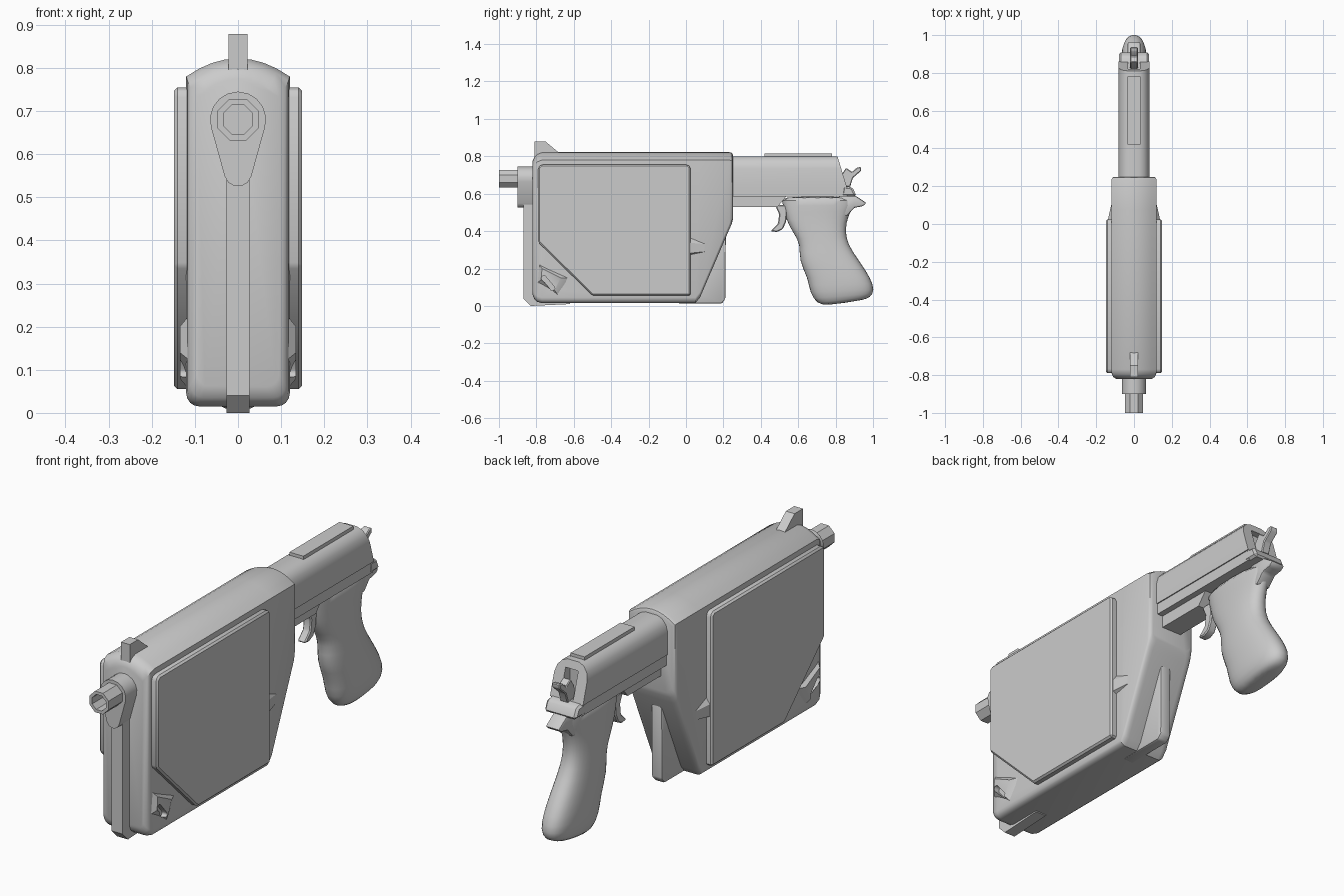
import bpy, bmesh, math
from mathutils import Vector

if "Cube" in bpy.data.objects:
    bpy.data.objects.remove(bpy.data.objects["Cube"])


def finish(name, bm, mirror=False, bevel=0.0, segs=1, subsurf=0):
    bmesh.ops.recalc_face_normals(bm, faces=bm.faces)
    me = bpy.data.meshes.new(name)
    bm.to_mesh(me)
    bm.free()
    ob = bpy.data.objects.new(name, me)
    bpy.context.collection.objects.link(ob)
    if mirror:
        ob.modifiers.new("mirror", 'MIRROR')
    if bevel:
        m = ob.modifiers.new("bevel", 'BEVEL')
        m.width, m.segments = bevel, segs
        m.limit_method, m.angle_limit = 'ANGLE', math.radians(30)
    if subsurf:
        ob.modifiers.new("subsurf", 'SUBSURF').levels = subsurf
    return ob


def loft(name, rings, **kw):
    """Skin a list of equal-length point rings and cap both ends."""
    bm = bmesh.new()
    vs = [[bm.verts.new(p) for p in r] for r in rings]
    n = len(vs[0])
    for a, b in zip(vs, vs[1:]):
        for i in range(n):
            j = (i + 1) % n
            bm.faces.new((a[i], a[j], b[j], b[i]))
    bm.faces.new(vs[0])
    bm.faces.new(vs[-1])
    return finish(name, bm, **kw)


def side_prism(name, pts, x0, x1, **kw):
    """(y, z) profile extruded along x."""
    return loft(name, [[(x, y, z) for y, z in pts] for x in (x0, x1)], **kw)


def front_prism(name, pts, y0, y1, **kw):
    """(x, z) profile extruded along y."""
    return loft(name, [[(x, y, z) for x, z in pts] for y in (y0, y1)], **kw)


def cut(target, cutter):
    m = target.modifiers.new("cut", 'BOOLEAN')
    m.operation, m.object, m.solver = 'DIFFERENCE', cutter, 'EXACT'
    cutter.hide_render = True
    cutters.add(cutter)


cutters = set()


# Main body: domed-top sections lofted front to back, sloping up at the rear
def body_section(y, w, top, bottom, r=0.03):
    pts = []
    for i in range(9):
        u = 1 - i / 4
        pts.append((w * u, y, top - 0.042 * u * u))
    for sx, a0 in ((-1, 180), (1, 270)):
        for k in range(5):
            a = math.radians(a0 + 22.5 * k)
            pts.append((sx * (w - r) + r * math.cos(a), y, bottom + r + r * math.sin(a)))
    return pts


body = loft("main_body", [body_section(*s) for s in (
    (-0.82, 0.095, 0.775, 0.06), (-0.81, 0.11, 0.797, 0.035), (-0.795, 0.117, 0.812, 0.022),
    (-0.77, 0.12, 0.822, 0.015), (0.05, 0.12, 0.822, 0.015), (0.075, 0.12, 0.822, 0.045),
    (0.232, 0.12, 0.822, 0.41), (0.245, 0.115, 0.818, 0.44), (0.25, 0.105, 0.81, 0.46))])

# Side cover plates with the cut lower front corner
side_prism("side_panel", [(-0.79, 0.34), (-0.79, 0.74), (-0.775, 0.755), (0.01, 0.755),
                          (0.025, 0.74), (0.025, 0.055), (-0.50, 0.055)],
           0.11, 0.148, mirror=True, bevel=0.008)

# Small wedge fairing behind each plate
loft("panel_fairing", [[(0.10, 0.0, 0.26), (0.143, 0.0, 0.28), (0.143, 0.0, 0.34), (0.10, 0.0, 0.40)],
                       [(0.10, 0.10, 0.28), (0.121, 0.10, 0.29), (0.121, 0.10, 0.33), (0.10, 0.10, 0.36)]],
     mirror=True)

# Slotted lug at the lower front corner on both sides
lug = loft("strap_lug", [
    [(0.11, -0.79, 0.23), (0.11, -0.61, 0.15), (0.11, -0.68, 0.05), (0.11, -0.80, 0.12)],
    [(0.135, -0.77, 0.20), (0.135, -0.67, 0.15), (0.135, -0.70, 0.08), (0.135, -0.775, 0.14)]],
    mirror=True)
slot = []
for k in range(12):
    a = math.radians(k * 360 / 12 + 15)
    s = 0.035 if math.cos(a) > 0 else -0.035
    u, v = s + 0.013 * math.cos(a), 0.013 * math.sin(a)
    slot.append((-0.737 + 0.65 * u + 0.76 * v, 0.122 - 0.76 * u + 0.65 * v))
slot_cutter = side_prism("slot_cutter", slot, 0.108, 0.16, mirror=True)
cut(lug, slot_cutter)
cut(body, slot_cutter)

# Front spine with foot, and rear fin under the slope
side_prism("front_spine", [(-0.87, 0.60), (-0.87, 0.04), (-0.83, 0.0), (-0.62, 0.01),
                           (-0.62, 0.05), (-0.79, 0.06), (-0.79, 0.60)], -0.027, 0.027)
side_prism("rear_fin", [(-0.04, 0.012), (0.19, 0.012), (0.21, 0.035), (0.213, 0.38),
                        (0.15, 0.38), (-0.04, 0.10)], -0.027, 0.027, bevel=0.008, segs=2)

# Teardrop collar around the barrel
drop = [(0.065 * math.cos(math.radians(a)), 0.68 + 0.065 * math.sin(math.radians(a)))
        for a in range(-15, 196, 21)]
drop += [(0.032 * math.cos(math.radians(a)), 0.557 + 0.032 * math.sin(math.radians(a)))
         for a in range(195, 346, 30)]
front_prism("barrel_collar", drop, -0.90, -0.80)


# Octagonal hollow barrel
def octagon(r, y):
    return [(r * math.cos(math.radians(22.5 + 45 * k)), y,
             0.68 + r * math.sin(math.radians(22.5 + 45 * k))) for k in range(8)]


loft("barrel", [octagon(0.052, -0.88), octagon(0.052, -1.0), octagon(0.037, -1.0), octagon(0.037, -0.91)])

# Front sight
side_prism("front_sight", [(-0.81, 0.775), (-0.81, 0.878), (-0.75, 0.878), (-0.68, 0.82), (-0.68, 0.78)],
           -0.022, 0.022)

# Slide with sloped rear end and hammer slot
half = [(0.083, 0.635), (0.083, 0.735), (0.074, 0.768), (0.055, 0.79), (0.03, 0.80)]
outline = half + [(-x, z) for x, z in reversed(half)]
slide = loft("slide", [[(x, 0.20, z) for x, z in outline],
                       [(x, 0.86 - 0.05 * (z - 0.635) / 0.165, z) for x, z in outline]])
cut(slide, side_prism("hammer_slot_cutter", [(0.79, 0.645), (0.79, 0.765), (0.9, 0.765), (0.9, 0.645)],
                      -0.032, 0.032))
side_prism("slide_top_rib", [(0.42, 0.79), (0.42, 0.814), (0.78, 0.814), (0.78, 0.79)], -0.035, 0.035)

# Frame rail, rear plate and lower block
side_prism("frame_rail", [(0.20, 0.585), (0.20, 0.637), (0.86, 0.637), (0.86, 0.585)], -0.078, 0.078)
side_prism("rear_plate", [(0.83, 0.585), (0.84, 0.641), (0.89, 0.635), (0.912, 0.585)], -0.08, 0.08,
           bevel=0.01)
side_prism("dust_cover", [(0.20, 0.53), (0.20, 0.59), (0.54, 0.59), (0.49, 0.53)], -0.05, 0.05)

# Hammer, trigger and tang
side_prism("hammer", [(0.82, 0.64), (0.83, 0.70), (0.856, 0.738), (0.888, 0.716), (0.915, 0.74),
                      (0.936, 0.743), (0.936, 0.722), (0.893, 0.685), (0.877, 0.636)],
           -0.02, 0.02, bevel=0.004)
side_prism("trigger", [(0.476, 0.54), (0.498, 0.49), (0.492, 0.44), (0.452, 0.40), (0.485, 0.395),
                       (0.517, 0.41), (0.535, 0.45), (0.545, 0.54)], -0.02, 0.02, bevel=0.005)
side_prism("grip_tang", [(0.82, 0.59), (0.905, 0.59), (0.965, 0.55), (0.945, 0.533), (0.90, 0.525),
                         (0.86, 0.48), (0.80, 0.50)], -0.035, 0.035, bevel=0.008, segs=2)

# Contoured grip: rings of front (y, z), back (y, z), half width
rings = []
for yf, zf, yb, zb, w in (
        (0.485, 0.59, 0.92, 0.59, 0.055), (0.52, 0.54, 0.90, 0.54, 0.056), (0.53, 0.46, 0.87, 0.48, 0.055),
        (0.575, 0.385, 0.853, 0.41, 0.058), (0.61, 0.33, 0.865, 0.33, 0.062), (0.60, 0.24, 0.93, 0.24, 0.069),
        (0.65, 0.15, 0.99, 0.15, 0.073), (0.658, 0.07, 1.012, 0.085, 0.072),
        (0.70, 0.008, 0.99, 0.045, 0.056), (0.76, 0.003, 0.94, 0.03, 0.03)):
    f, b, ring = Vector((0, yf, zf)), Vector((0, yb, zb)), []
    for k in range(16):
        a = math.tau * k / 16
        c, s = math.cos(a), math.sin(a)
        c = math.copysign(abs(c) ** 0.8, c)
        s = math.copysign(abs(s) ** 0.8, s)
        p = (f + b) / 2 + (b - f) / 2 * c
        ring.append((w * s, p.y, p.z))
    rings.append(ring)
loft("grip", rings, subsurf=1)

# Bake modifiers, drop cutters, smooth the rounded surfaces
bpy.ops.object.select_all(action='SELECT')
bpy.context.view_layer.objects.active = body
bpy.ops.object.convert(target='MESH')
for c in cutters:
    bpy.data.objects.remove(c)
bpy.ops.object.select_all(action='SELECT')
bpy.context.view_layer.objects.active = body
bpy.ops.object.shade_smooth_by_angle(angle=math.radians(32))
